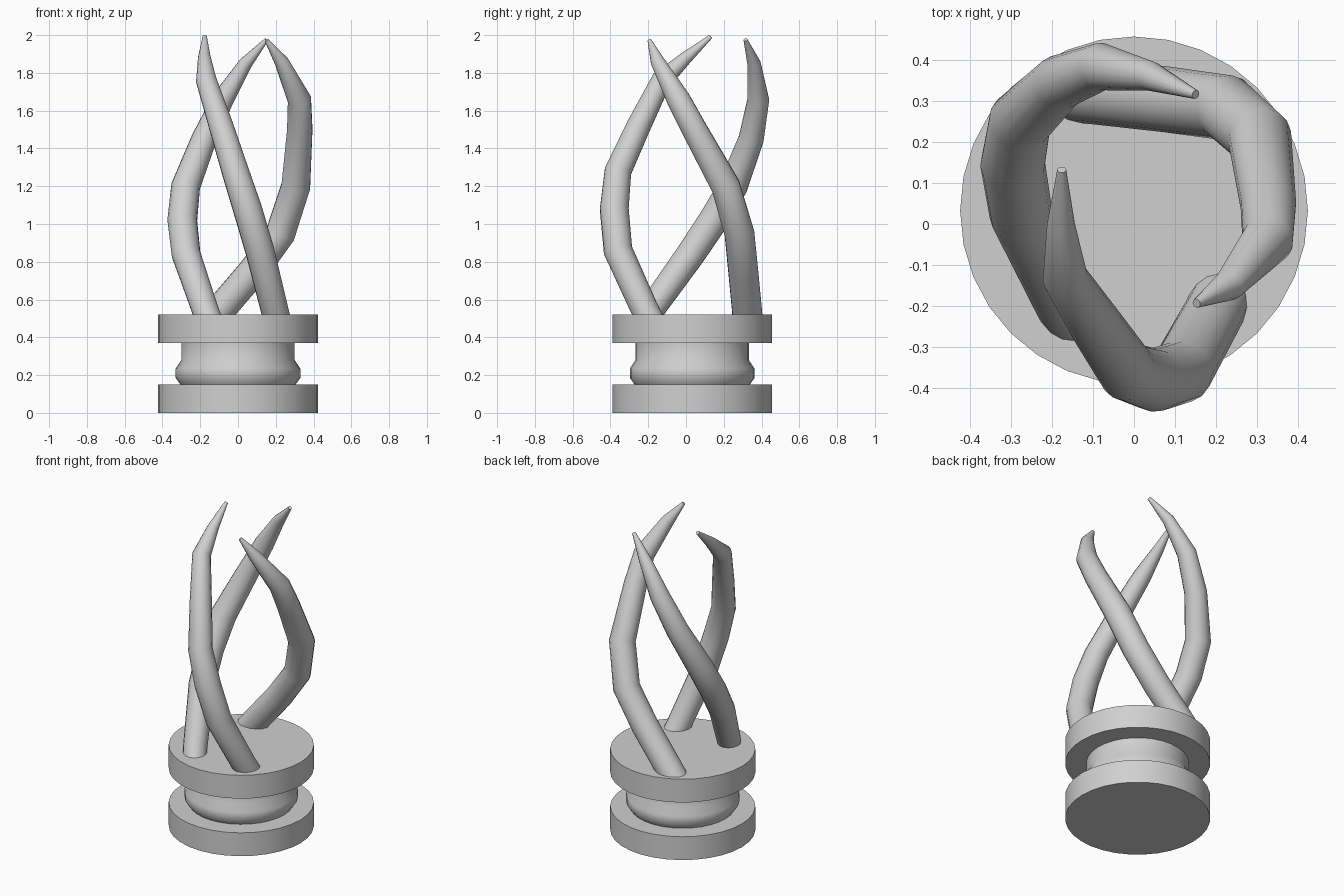
import bpy, bmesh, math

if "Cube" in bpy.data.objects:
    bpy.data.objects.remove(bpy.data.objects["Cube"])

grey = bpy.data.materials.new("light grey")
grey.diffuse_color = (0.63, 0.63, 0.63, 1)
grey.use_nodes = True
grey.node_tree.nodes["Principled BSDF"].inputs["Base Color"].default_value = grey.diffuse_color


def finish(ob, angle):
    ob.data.materials.clear()
    ob.data.materials.append(grey)
    bpy.ops.object.select_all(action='DESELECT')
    ob.select_set(True)
    bpy.context.view_layer.objects.active = ob
    bpy.ops.object.shade_smooth_by_angle(angle=math.radians(angle))


# Turned pedestal: two discs joined by a neck with a raised ring
def lathe(name, profile, centre, sides=32):
    bm = bmesh.new()
    rings = []
    for r, z in profile:
        rings.append([bm.verts.new((centre[0] + r * math.cos(2 * math.pi * i / sides),
                                    centre[1] + r * math.sin(2 * math.pi * i / sides), z))
                      for i in range(sides)])
    for a, b in zip(rings, rings[1:]):
        for i in range(sides):
            j = (i + 1) % sides
            bm.faces.new((a[i], a[j], b[j], b[i]))
    bm.faces.new(rings[0][::-1])
    bm.faces.new(rings[-1])
    me = bpy.data.meshes.new(name)
    bm.to_mesh(me)
    bm.free()
    ob = bpy.data.objects.new(name, me)
    bpy.context.collection.objects.link(ob)
    finish(ob, 50)


lathe("pedestal", [(0.423, 0), (0.423, 0.15), (0.305, 0.15), (0.33, 0.185), (0.33, 0.235),
                   (0.30, 0.28), (0.30, 0.37), (0.423, 0.37), (0.423, 0.52)], (0, 0.033))


# Tapered twisting prongs, swept along their centre lines (x, y, z, radius)
def prong(name, pts):
    cu = bpy.data.curves.new(name, 'CURVE')
    cu.dimensions = '3D'
    cu.bevel_depth = 1.0
    cu.bevel_resolution = 6
    cu.use_fill_caps = True
    sp = cu.splines.new('POLY')
    sp.points.add(len(pts) - 1)
    for p, (x, y, z, r) in zip(sp.points, pts):
        p.co = (x, y, z, 1)
        p.radius = r
    ob = bpy.data.objects.new(name, cu)
    bpy.context.collection.objects.link(ob)
    bpy.ops.object.select_all(action='DESELECT')
    ob.select_set(True)
    bpy.context.view_layer.objects.active = ob
    bpy.ops.object.convert(target='MESH')
    finish(bpy.context.object, 60)


prong("front_prong", [
    (0.22, -0.16, 0.44, 0.072), (0.195, -0.215, 0.54, 0.073), (0.115, -0.36, 0.86, 0.077),
    (0.05, -0.38, 1.08, 0.077), (-0.015, -0.36, 1.28, 0.072), (-0.09, -0.25, 1.52, 0.065),
    (-0.168, -0.13, 1.76, 0.055), (-0.178, 0.0, 1.88, 0.034), (-0.176, 0.132, 1.993, 0.011)])
prong("left_prong", [
    (-0.135, -0.25, 0.44, 0.07), (-0.172, -0.19, 0.54, 0.071), (-0.275, 0.025, 0.84, 0.077),
    (-0.295, 0.145, 1.02, 0.079), (-0.277, 0.25, 1.2, 0.077), (-0.18, 0.345, 1.45, 0.067),
    (-0.08, 0.383, 1.66, 0.058), (0.04, 0.36, 1.85, 0.036), (0.15, 0.315, 1.975, 0.011)])
prong("right_prong", [
    (-0.18, 0.33, 0.44, 0.08), (-0.10, 0.323, 0.54, 0.08), (0.08, 0.303, 0.75, 0.08),
    (0.225, 0.283, 0.95, 0.08), (0.306, 0.21, 1.2, 0.078), (0.327, 0.045, 1.5, 0.068),
    (0.325, -0.04, 1.66, 0.063), (0.23, -0.15, 1.86, 0.038), (0.152, -0.193, 1.972, 0.011)])
